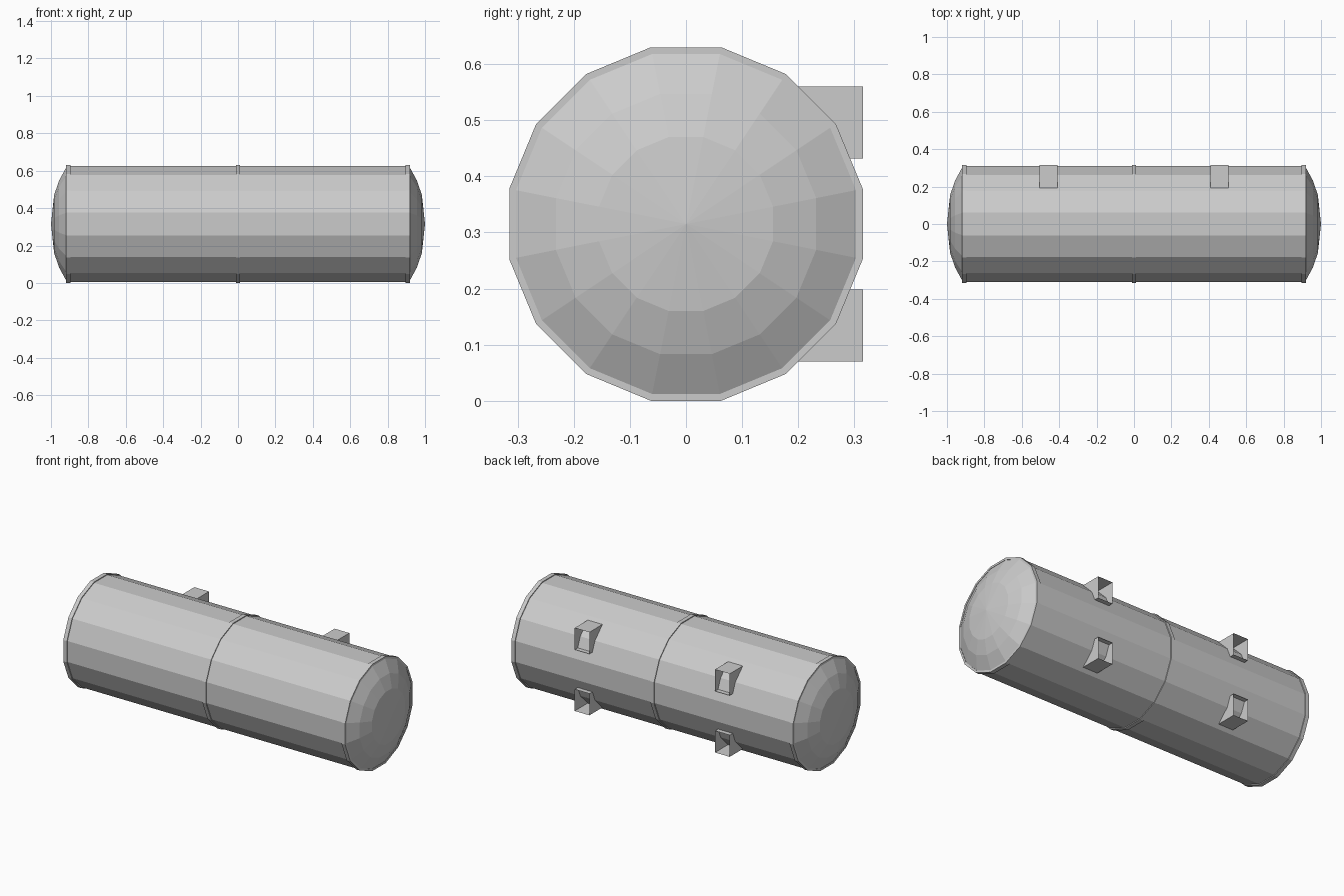
import bpy
import math

if "Cube" in bpy.data.objects:
    bpy.data.objects.remove(bpy.data.objects["Cube"])

SIDES = 16
ZC = 0.315                                   # height of the tank axis
K = 1 / math.cos(math.pi / SIDES)            # flat-to-flat radius -> corner radius


def make_object(name, verts, faces):
    mesh = bpy.data.meshes.new(name)
    mesh.from_pydata(verts, [], faces)
    mesh.update()
    obj = bpy.data.objects.new(name, mesh)
    bpy.context.collection.objects.link(obj)
    return obj


def lathe_x(name, profile, closed=False):
    """Spin (x, flat radius) points round the tank axis; radius 0 makes a tip."""
    verts, rings, faces = [], [], []
    for x, r in profile:
        start = len(verts)
        count = SIDES if r > 0 else 1
        for i in range(count):
            a = 2 * math.pi * (i + 0.5) / SIDES
            verts.append((x, r * K * math.cos(a), ZC + r * K * math.sin(a)))
        rings.append([start + i % count for i in range(SIDES)])
    pairs = list(zip(rings, rings[1:]))
    if closed:
        pairs.append((rings[-1], rings[0]))
    for a, b in pairs:
        for i in range(SIDES):
            j = (i + 1) % SIDES
            face = list(dict.fromkeys((a[j], a[i], b[i], b[j])))
            faces.append(face)
    return make_object(name, verts, faces)


# Tank body with shallow domed ends
half = [(0.918, 0.310), (0.918, 0.303), (0.957, 0.232), (0.983, 0.155), (1.0, 0)]
lathe_x("tank_body", [(-x, r) for x, r in reversed(half)] + half)

# Raised bands at both ends and the middle
for name, x in (("left_band", -0.908), ("middle_band", 0), ("right_band", 0.908)):
    w = 0.012
    lathe_x(name, [(x - w, 0.303), (x - w, 0.315), (x + w, 0.315), (x + w, 0.303)], closed=True)


# Hollow square brackets on the back, trimmed to the tank surface
def bracket(name, x, side):
    profile = [(0.193, 0.245), (0.315, 0.245), (0.315, 0.117), (0.287, 0.117), (0.262, 0.175)]
    verts = [(x + dx, y, ZC + side * z) for dx in (-0.048, 0.048) for y, z in profile]
    faces = [(0, 1, 2, 3, 4), (9, 8, 7, 6, 5), (0, 5, 6, 1), (2, 7, 8, 3)]
    if side < 0:
        faces = [f[::-1] for f in faces]
    make_object(name, verts, faces)


for end, x in (("left", -0.458), ("right", 0.458)):
    bracket(end + "_upper_bracket", x, 1)
    bracket(end + "_lower_bracket", x, -1)
